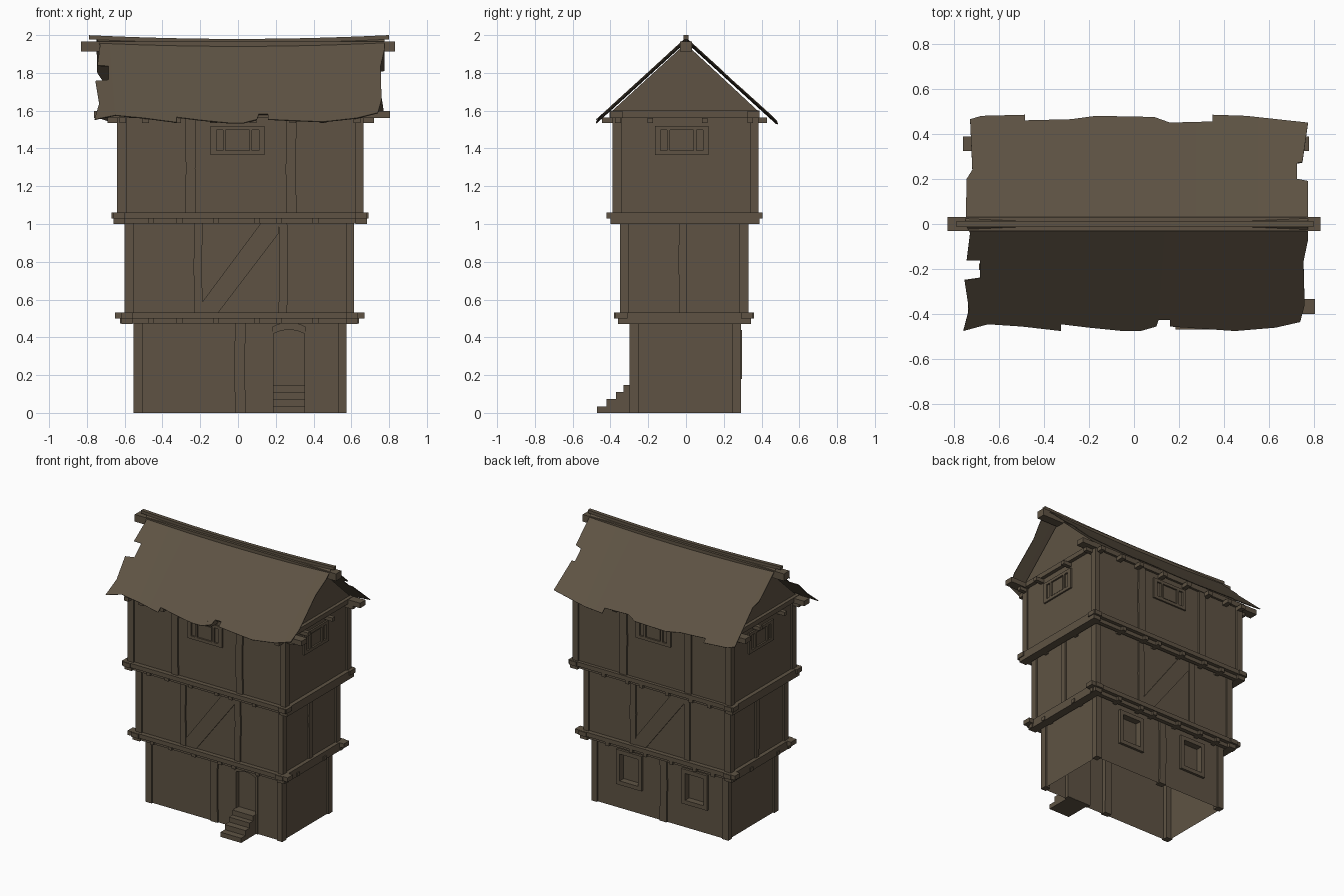
import bpy, bmesh, math, random
from mathutils import Vector

if "Cube" in bpy.data.objects:
    bpy.data.objects.remove(bpy.data.objects["Cube"])
random.seed(4)

mat = bpy.data.materials.new("weathered brown")
mat.diffuse_color = (0.112, 0.086, 0.057, 1)
mat.use_nodes = True
mat.node_tree.nodes["Principled BSDF"].inputs["Base Color"].default_value = mat.diffuse_color
parts = {}


def part(name):
    return parts.setdefault(name, bmesh.new())


def extrude(name, pts, off):
    """Closed prism from a 3D outline and an offset vector."""
    bm = part(name)
    a = [bm.verts.new(p) for p in pts]
    b = [bm.verts.new(Vector(p) + Vector(off)) for p in pts]
    n = len(a)
    fs = [bm.faces.new(a), bm.faces.new(b[::-1])]
    fs += [bm.faces.new((a[i], b[i], b[(i + 1) % n], a[(i + 1) % n])) for i in range(n)]
    bmesh.ops.recalc_face_normals(bm, faces=fs)


def box(name, x0, x1, y0, y1, z0, z1):
    extrude(name, [(x0, y0, z0), (x1, y0, z0), (x1, y1, z0), (x0, y1, z0)], (0, 0, z1 - z0))


def on_face(s, side, u, z, d):
    """Point on a storey side: u along it, z up, d outwards from the wall."""
    x0, x1, y0, y1 = s[:4]
    return {"front": (u, y0 - d, z), "back": (-u, y1 + d, z),
            "right": (x1 + d, u, z), "left": (x0 - d, -u, z)}[side]


def prism(name, s, side, poly, d0, d1):
    p = [on_face(s, side, u, z, d0) for u, z in poly]
    off = Vector(on_face(s, side, 0, 0, d1)) - Vector(on_face(s, side, 0, 0, d0))
    extrude(name, p, off)


def plate(name, s, side, u0, u1, z0, z1, d0=-0.03, d1=0.012):
    prism(name, s, side, [(u0, z0), (u1, z0), (u1, z1), (u0, z1)], d0, d1)


def post(s, side, u0, u1):
    j, k = random.uniform(-.006, .006), random.uniform(-.006, .006)
    z0, z1 = s[4:]
    zm = z0 + (z1 - z0) * random.uniform(.4, .6)
    prism("wall_posts", s, side, [(u0, z0), (u1, z0), (u1 + j, zm), (u1, z1), (u0, z1), (u0 + k, zm)], -.03, .012)


def walls(name, s, holes=()):
    """Open-bottomed storey with recessed openings."""
    x0, x1, y0, y1, z0, z1 = s
    bm = part(name)
    v = bmesh.ops.create_cube(bm, size=1)["verts"]
    for q in v:
        q.co = (x0 if q.co.x < 0 else x1, y0 if q.co.y < 0 else y1, z0 if q.co.z < 0 else z1)
    bm.normal_update()
    if z0 == 0:
        bmesh.ops.delete(bm, geom=[f for f in bm.faces if f.normal.z < -.5], context='FACES')
    for side, a, b, c, d, depth in holes:
        n = Vector(on_face(s, side, 0, 0, 1)) - Vector(on_face(s, side, 0, 0, 0))
        t = Vector(on_face(s, side, 1, 0, 0)) - Vector(on_face(s, side, 0, 0, 0))
        for co, no in [(on_face(s, side, w, 0, 0), t) for w in (a, b)] + [((0, 0, w), (0, 0, 1)) for w in (c, d)]:
            fs = [f for f in bm.faces if f.normal.dot(n) > .9]
            geom = fs + list({e for f in fs for e in f.edges}) + list({q for f in fs for q in f.verts})
            bmesh.ops.bisect_plane(bm, geom=geom, plane_co=co, plane_no=no, dist=1e-5)
        mid = Vector(on_face(s, side, (a + b) / 2, (c + d) / 2, 0))
        f = min((f for f in bm.faces if f.normal.dot(n) > .9), key=lambda f: (f.calc_center_median() - mid).length)
        new = bmesh.ops.extrude_discrete_faces(bm, faces=[f])["faces"][0]
        bmesh.ops.translate(bm, vec=-n * depth, verts=new.verts)
        bm.normal_update()


# storeys as x0, x1, y0, y1, z0, z1 of the wall planes
G = (-.54, .563, -.288, .278, 0, .5)
M = (-.588, .603, -.338, .318, .53, 1.03)
T = (-.628, .653, -.378, .373, 1.06, 1.57)
SIDES = ("front", "back", "right", "left")
back_windows = [(-.37, -.16), (.17, .38)]
walls("ground_walls", G, [("front", .185, .355, .0005, .44, .03)] +
      [("back", a + .03, b - .03, .21, .41, .03) for a, b in back_windows])
walls("middle_walls", M)
walls("top_walls", T)

# corner posts
for s in (G, M, T):
    x0, x1, y0, y1, z0, z1 = s
    for xa, xb in ((x0 - .012, x0 + .038), (x1 - .03, x1 + .012)):
        for ya, yb in ((y0 - .012, y0 + .036), (y1 - .034, y1 + .012)):
            box("corner_posts", xa, xb, ya, yb, z0, z1)

# posts and diagonal braces on the walls
for side in ("front", "back"):
    post(G, side, -.015, .04)
    for a, b in ((-.23, -.187), (.215, .26)):
        post(M, side, a, b)
    for a, b in ((-.277, -.223), (.257, .31)):
        post(T, side, a, b)
    prism("diagonal_brace", M, side, [(-.187, .53), (-.105, .53), (.215, .95), (.215, 1.03), (.14, 1.03), (-.187, .59)], -.02, .008)
for side in ("right", "left"):
    post(M, side, -.035, .005)

# top storey windows: frame, mullions and centre casement
for side in SIDES:
    o = 0 if side in ("front", "back") else -.02
    for a, b, c, d in ((-.145, -.115, 1.365, 1.52), (.11, .14, 1.365, 1.52), (-.08, -.065, 1.385, 1.5),
                       (.06, .075, 1.385, 1.5), (-.115, .11, 1.365, 1.388), (-.115, .11, 1.498, 1.52)):
        plate("upper_window_frame", T, side, a + o, b + o, c, d)
    plate("upper_window_casement", T, side, -.055 + o, .05 + o, 1.395, 1.49, -.01, .005)

# ground windows at the back
for a, b in back_windows:
    for p in ((a, a + .03, .18, .44), (b - .03, b, .18, .44), (a, b, .18, .21), (a, b, .41, .44)):
        plate("lower_window_frame", G, "back", *p, d1=.018)

# door: arched lintel, jambs and stairs
arc = [(.27 + .09 * t / 4, .44 - .025 * (t / 4) ** 2) for t in range(-4, 5)]
prism("door_lintel", G, "front", arc + [(u, z + .04) for u, z in reversed(arc)], -.03, .01)
for a, b in ((.172, .188), (.352, .368)):
    plate("door_jambs", G, "front", a, b, 0, .43, d1=.006)
for y, z0, z1 in ((-.47, 0, .035), (-.42, .035, .073), (-.37, .073, .11), (-.33, .11, .147)):
    box("stairs", .185, .355, y, -.26, z0, z1)

# floor beams: slab, crossing logs and joist ends
for s, X0, X1, Y0, Y1, z in ((M, -.65, .67, -.38, .36, .5), (T, -.67, .69, -.42, .405, 1.03)):
    x0, x1, y0, y1 = s[:4]
    box("floor_slab", x0 - .02, x1 + .02, y0 - .02, y1 + .02, z, z + .03)
    for ya, yb in ((Y0 + .008, Y0 + .07), (Y1 - .07, Y1 - .008)):
        box("floor_logs", X0, X1, ya, yb, z, z + .032)
    for xa, xb in ((x0 - .03, x0 + .03), (x1 - .03, x1 + .03)):
        box("floor_logs", xa, xb, Y0, Y1, z - .001, z + .031)
        box("floor_joists", xa, xb, Y0 + .02, Y1 - .015, z - .03, z)
    for x in (-.46, -.31, -.115, .1, .215, .41):
        box("floor_joists", x - .015, x + .015, Y0 + .02, Y1 - .015, z - .028, z)
    for y in (Y0 + .05, -.2, .115, Y1 - .05):
        box("floor_joists", X0 + .025, X1 - .03, y - .015, y + .015, z - .028, z)

# eaves: joist ends, wall plates and tie beams
for x in (-.61, -.49, -.32, -.13, .08, .29, .45, .63):
    box("eaves_joists", x - .018, x + .018, -.445, .43, 1.535, 1.565)
for y in (-.36, -.19, .1, .34):
    box("eaves_joists", -.69, .72, y - .015, y + .015, 1.535, 1.562)
for y0, x0, x1 in ((-.40, -.74, .805), (.325, -.762, .78)):
    box("wall_plates", x0, x1, y0, y0 + .065, 1.56, 1.597)
for x in (-.625, .65):
    box("tie_beams", x - .03, x + .03, -.405, .39, 1.565, 1.6)

# gable ends and ridge beam
extrude("gable_walls", [(-.63, -.395, 1.595), (-.63, .385, 1.595), (-.63, -.003, 1.955)], (1.285, 0, 0))
box("ridge_beam", -.83, .83, -.032, .032, 1.912, 1.965)

# roof slopes: ragged outline on a slightly sagging ridge
front_edge = [(-.73, -.04), (-.745, -.16), (-.685, -.16), (-.685, -.24), (-.755, -.25), (-.735, -.38),
              (-.76, -.475), (-.65, -.445), (-.5, -.455), (-.325, -.475), (-.325, -.445), (-.2, -.46),
              (-.05, -.475), (.03, -.475), (.1, -.455), (.11, -.425), (.16, -.425), (.16, -.455),
              (.45, -.475), (.63, -.46), (.74, -.435), (.76, -.36), (.755, -.165), (.775, -.07)]
back_edge = [(-.745, .2), (-.72, .24), (-.73, .465), (-.68, .48), (-.485, .485), (-.485, .46), (-.28, .465),
             (-.17, .48), (.09, .475), (.16, .45), (.35, .455), (.35, .485), (.5, .48), (.775, .45),
             (.75, .275), (.725, .27), (.725, .2), (.775, .19)]


def ridge(x):
    return 1.966 + .02 * (x / .8) ** 2


for name, edge in (("roof_front", front_edge), ("roof_back", back_edge)):
    bm = part(name)
    bm.faces.new([bm.verts.new((x, y, 0)) for x, y in [(-.75, 0)] + edge + [(.775, 0)]])
    for i in range(-5, 6):
        bmesh.ops.bisect_plane(bm, geom=bm.verts[:] + bm.edges[:] + bm.faces[:],
                               plane_co=(i * .137 + .003, 0, 0), plane_no=(1, 0, 0))
    bmesh.ops.triangulate(bm, faces=bm.faces[:])
    for v in bm.verts:
        v.co.z = ridge(v.co.x) - .91 * abs(v.co.y)
    bm.normal_update()
    bmesh.ops.reverse_faces(bm, faces=[f for f in bm.faces if f.normal.z < 0])

# sagging ridge cap
xs = [-.79 + 1.59 * i / 10 for i in range(11)]
outline = [(x, -.014, ridge(x) - .008) for x in xs] + [(x, -.014, ridge(x) + .014) for x in reversed(xs)]
extrude("ridge_cap", outline, (0, .028, 0))

for name, bm in parts.items():
    me = bpy.data.meshes.new(name)
    bm.to_mesh(me)
    bm.free()
    me.materials.append(mat)
    ob = bpy.data.objects.new(name, me)
    bpy.context.collection.objects.link(ob)
    if name.startswith("roof"):
        m = ob.modifiers.new("thickness", 'SOLIDIFY')
        m.thickness, m.offset = .005, 0
